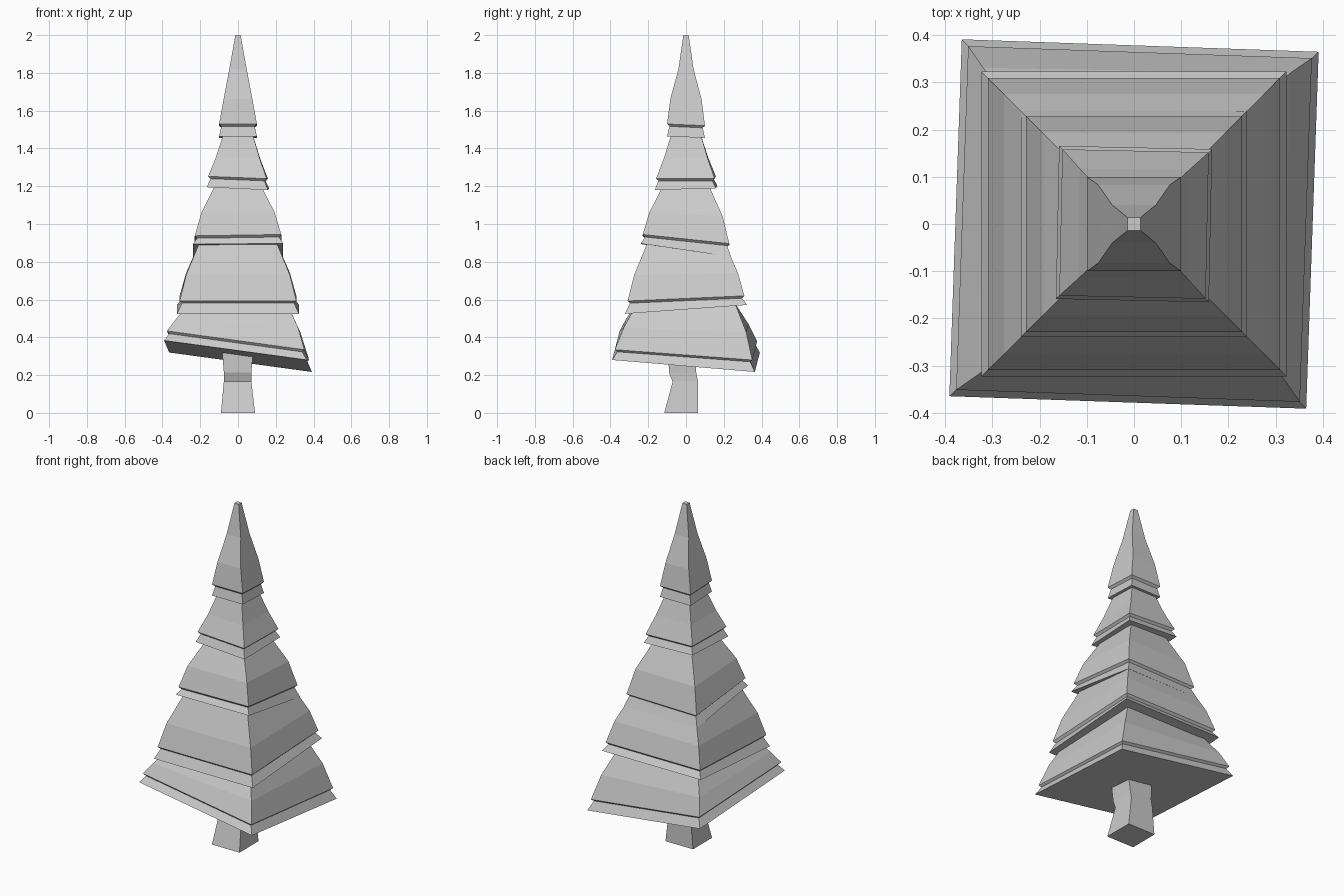
import bpy
from math import sin, cos, radians

if "Cube" in bpy.data.objects:
    bpy.data.objects.remove(bpy.data.objects["Cube"])


def loft(name, rings):
    """Stack of square rings: (hx, hy, z, slope_x, slope_y, turn, cx, cy), listed bottom to top."""
    verts, faces = [], []
    for hx, hy, z, sx, sy, turn, cx, cy in rings:
        c, s = cos(radians(turn)), sin(radians(turn))
        for u, v in ((-hx, -hy), (hx, -hy), (hx, hy), (-hx, hy)):
            x, y = u * c - v * s, u * s + v * c
            verts.append((x + cx, y + cy, z + sx * x + sy * y))
    for r in range(len(rings) - 1):
        for i in range(4):
            a, b = 4 * r + i, 4 * r + (i + 1) % 4
            faces.append((a, b, b + 4, a + 4))
    n = len(verts)
    faces += [(3, 2, 1, 0), (n - 4, n - 3, n - 2, n - 1)]
    mesh = bpy.data.meshes.new(name)
    mesh.from_pydata(verts, [], faces)
    obj = bpy.data.objects.new(name, mesh)
    bpy.context.collection.objects.link(obj)


def tier(name, rim, lip, upper, turn):
    """Flared band (rim), small undercut below the lip, then tapering foliage.
    rim and lip are (half width, z, slope_x, slope_y); upper is a list of (hx, hy, z)."""
    rw, rz, rsx, rsy = rim
    lw, lz, lsx, lsy = lip
    rings = [(rw, rw, rz, rsx, rsy, turn, 0, 0),
             (lw - 0.012, lw - 0.012, lz - 0.012, lsx, lsy, turn, 0, 0),
             (lw, lw, lz, lsx, lsy, turn, 0, 0)]
    for i, (hx, hy, z) in enumerate(upper):
        k = max(0, 0.5 - 0.5 * i)  # the tilt fades out towards the top
        rings.append((hx, hy, z, lsx * k, lsy * k, turn * k, 0, 0))
    loft(name, rings)


# foliage tiers, bottom to top
tier("foliage_tier_1", (0.378, 0.300, -0.139, -0.079), (0.364, 0.357, -0.139, -0.07),
     [(0.325, 0.325, 0.46), (0.26, 0.26, 0.58)], -2)
tier("foliage_tier_2", (0.323, 0.548, 0, 0.073), (0.309, 0.606, 0, 0.044),
     [(0.275, 0.275, 0.735), (0.205, 0.205, 0.90)], 0)
tier("foliage_tier_3", (0.239, 0.860, 0.006, -0.147), (0.229, 0.917, 0.015, -0.105),
     [(0.194, 0.194, 1.05), (0.118, 0.118, 1.21)], 0)
tier("foliage_tier_4", (0.162, 1.192, -0.045, 0.03), (0.155, 1.246, -0.04, 0),
     [(0.116, 0.116, 1.35), (0.076, 0.076, 1.48)], -1.2)
tier("foliage_tip", (0.100, 1.460, 0, -0.04), (0.100, 1.525, 0, -0.045),
     [(0.076, 0.083, 1.66), (0.046, 0.040, 1.82), (0.014, 0.014, 2.0)], 0)

# trunk
loft("trunk", [(0.09, 0.089, 0, 0, 0, 0, 0, -0.026),
               (0.073, 0.067, 0.165, 0, 0, 0, -0.002, -0.004),
               (0.073, 0.072, 0.215, 0, 0, 0, -0.002, -0.018),
               (0.083, 0.07, 0.34, 0, 0, 0, -0.002, -0.025)])
